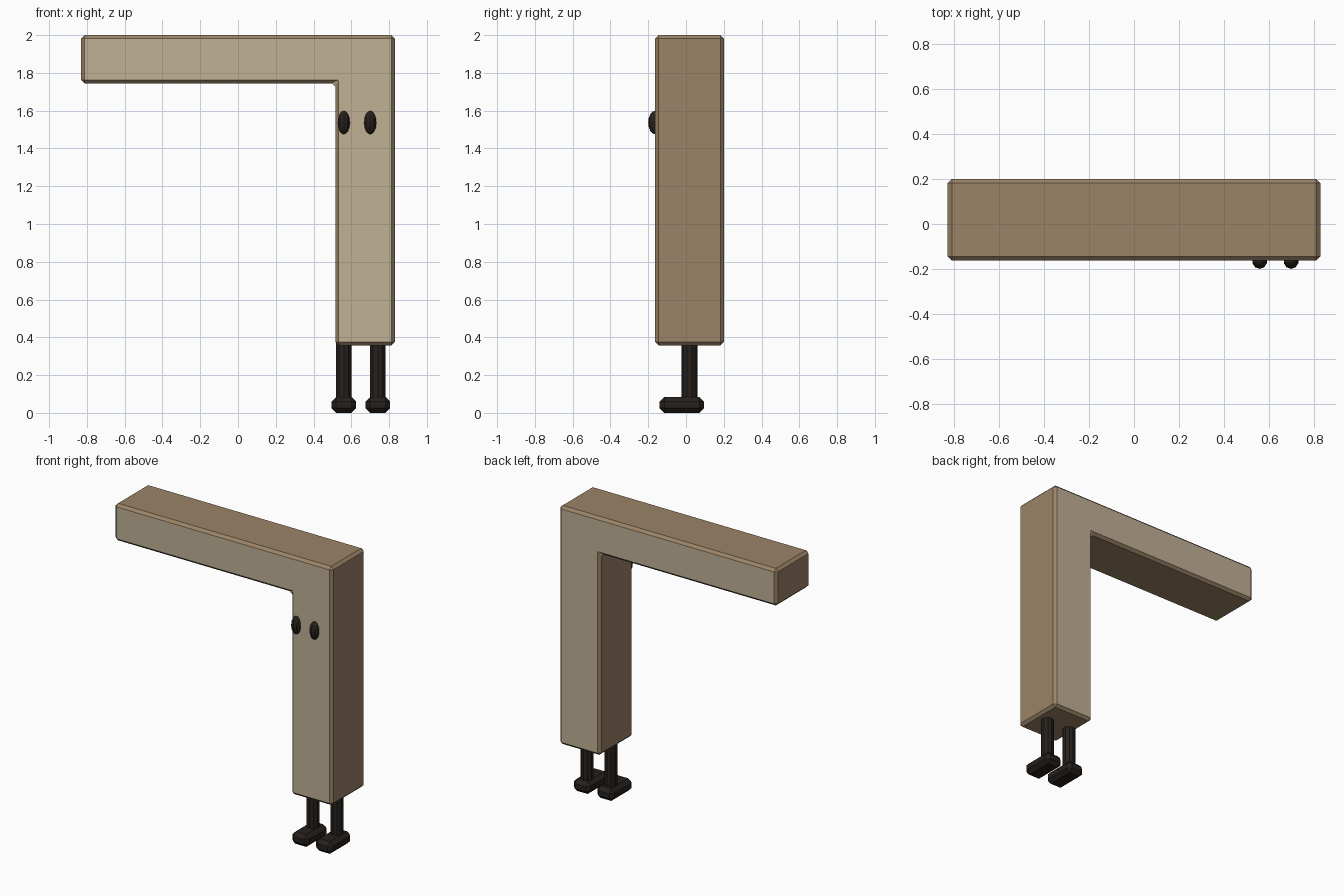
import bpy, bmesh, math
from mathutils import Matrix

if "Cube" in bpy.data.objects:
    bpy.data.objects.remove(bpy.data.objects["Cube"])


def material(name, rgb):
    m = bpy.data.materials.new(name)
    m.diffuse_color = (*rgb, 1)
    m.use_nodes = True
    m.node_tree.nodes["Principled BSDF"].inputs["Base Color"].default_value = m.diffuse_color
    return m


PALE = material("pale_tan", (0.53, 0.44, 0.30))
BROWN = material("brown", (0.33, 0.23, 0.135))
DARK = material("dark", (0.02, 0.015, 0.012))


def finish(name, bm, mats):
    bmesh.ops.recalc_face_normals(bm, faces=bm.faces)
    mesh = bpy.data.meshes.new(name)
    bm.to_mesh(mesh)
    bm.free()
    for m in mats:
        mesh.materials.append(m)
    ob = bpy.data.objects.new(name, mesh)
    bpy.context.collection.objects.link(ob)
    return ob


def chamfer(bm, width):
    bmesh.ops.bevel(bm, geom=list(bm.edges), offset=width, segments=1,
                    affect='EDGES', profile=0.5)
    bm.normal_update()


# Body: extruded inverted L, pale front and back, brown rim and chamfers
bm = bmesh.new()
profile = [(-0.83, 1.745), (0.515, 1.745), (0.515, 0.357),
           (0.83, 0.357), (0.83, 2.0), (-0.83, 2.0)]
face = bm.faces.new([bm.verts.new((x, -0.163, z)) for x, z in profile])
ext = bmesh.ops.extrude_face_region(bm, geom=[face], use_keep_orig=True)
moved = [v for v in ext["geom"] if isinstance(v, bmesh.types.BMVert)]
bmesh.ops.translate(bm, verts=moved, vec=(0, 0.363, 0))
bmesh.ops.recalc_face_normals(bm, faces=bm.faces)
chamfer(bm, 0.018)
for f in bm.faces:
    f.material_index = 0 if abs(f.normal.y) > 0.9 else 1
finish("body", bm, [PALE, BROWN])

# Eyes: low-poly ellipsoids half sunk in the front face
for side, x in (("left", 0.56), ("right", 0.70)):
    bm = bmesh.new()
    bmesh.ops.create_uvsphere(bm, u_segments=10, v_segments=8, radius=1)
    bmesh.ops.transform(bm, verts=bm.verts,
                        matrix=Matrix.Translation((x, -0.163, 1.537))
                        @ Matrix.Diagonal((0.034, 0.037, 0.062, 1)))
    finish(side + "_eye", bm, [DARK])

# Legs and chamfered feet
for side, x in (("left", 0.56), ("right", 0.74)):
    bm = bmesh.new()
    bmesh.ops.create_cone(bm, cap_ends=True, segments=10, radius1=0.0425,
                          radius2=0.0425, depth=0.34,
                          matrix=Matrix.Translation((x, 0.018, 0.22)))
    finish(side + "_leg", bm, [DARK])

    bm = bmesh.new()
    bmesh.ops.create_cube(bm, size=1,
                          matrix=Matrix.Translation((x, -0.022, 0.0425))
                          @ Matrix.Diagonal((0.13, 0.235, 0.085, 1)))
    chamfer(bm, 0.025)
    finish(side + "_foot", bm, [DARK])
